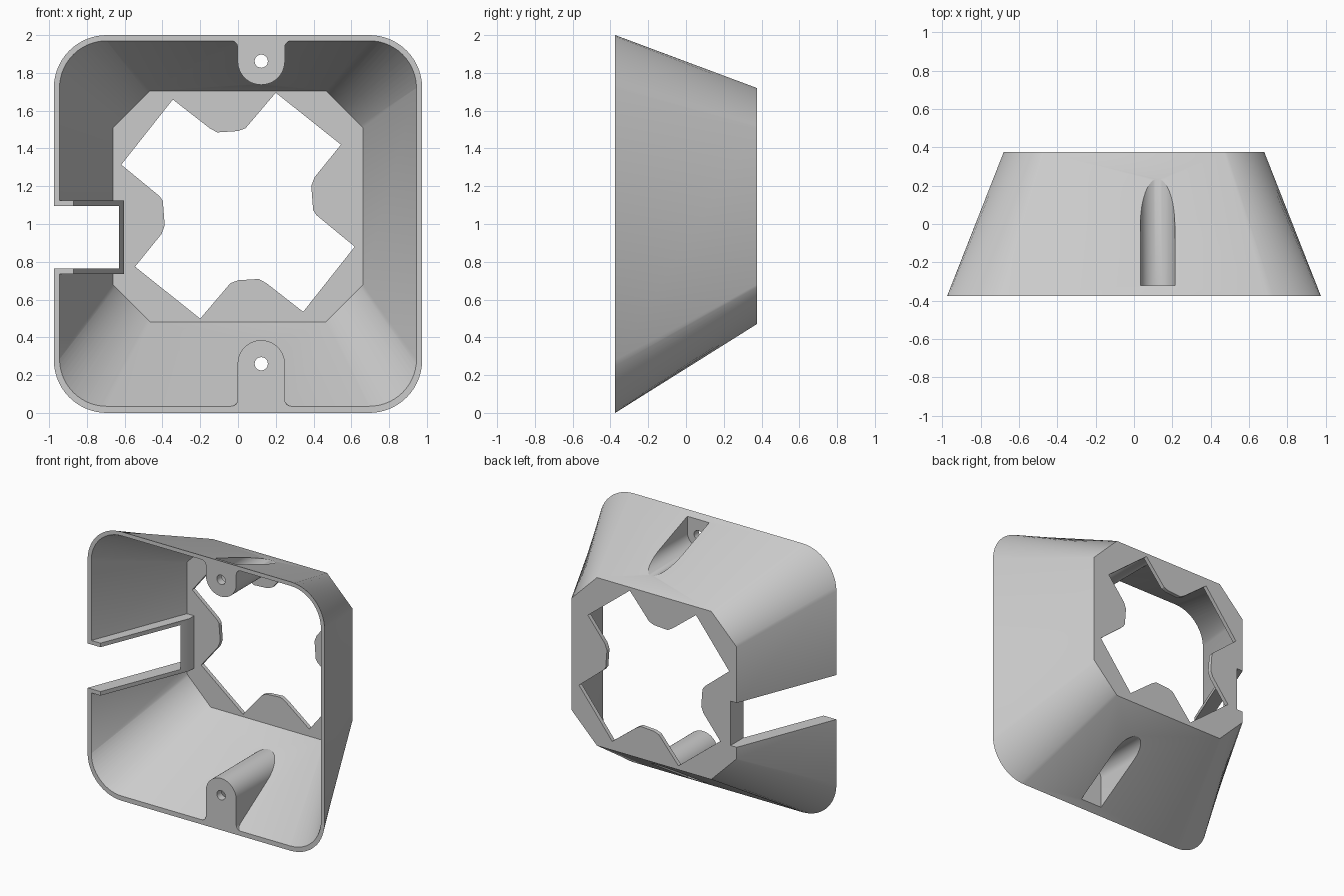
import bpy, bmesh, math

default = bpy.data.objects.get("Cube")
if default:
    bpy.data.objects.remove(default, do_unlink=True)

grey = bpy.data.materials.new("light grey")
grey.use_nodes = True
grey.diffuse_color = (0.6, 0.6, 0.6, 1)
grey.node_tree.nodes["Principled BSDF"].inputs["Base Color"].default_value = (0.6, 0.6, 0.6, 1)

FRONT, BACK, WALL = -0.375, 0.375, 0.03
BOSS_X = 0.123


def loft(name, ring_a, ring_b):
    """Solid between two rings with equal point counts."""
    bm = bmesh.new()
    a = [bm.verts.new(p) for p in ring_a]
    b = [bm.verts.new(p) for p in ring_b]
    n = len(a)
    bm.faces.new(a)
    bm.faces.new(b[::-1])
    for i in range(n):
        j = (i + 1) % n
        bm.faces.new((a[i], b[i], b[j], a[j]))
    bmesh.ops.recalc_face_normals(bm, faces=bm.faces)
    mesh = bpy.data.meshes.new(name)
    bm.to_mesh(mesh)
    bm.free()
    mesh.materials.append(grey)
    obj = bpy.data.objects.new(name, mesh)
    bpy.context.collection.objects.link(obj)
    return obj


def prism_y(name, outline, y0, y1):
    return loft(name, [(x, y0, z) for x, z in outline], [(x, y1, z) for x, z in outline])


def cut(target, cutter):
    mod = target.modifiers.new("cut", 'BOOLEAN')
    mod.operation = 'DIFFERENCE'
    mod.solver = 'EXACT'
    mod.object = cutter
    bpy.context.view_layer.objects.active = target
    bpy.ops.object.modifier_apply(modifier=mod.name)
    bpy.data.objects.remove(cutter, do_unlink=True)


def corner_ring(half, low, high, size, y, rounded, steps=14):
    """Rectangle whose four corners are rounded or chamfered, as matching points."""
    ring = []
    for k, (sx, sz) in enumerate(((1, 1), (-1, 1), (-1, -1), (1, -1))):
        cx = sx * (half - size)
        cz = high - size if sz > 0 else low + size
        for i in range(steps + 1):
            t = i / steps
            a = math.pi / 2 * (k + t)
            if rounded:
                dx, dz = math.cos(a), math.sin(a)
            else:
                a0, a1 = math.pi / 2 * k, math.pi / 2 * (k + 1)
                dx = math.cos(a0) * (1 - t) + math.cos(a1) * t
                dz = math.sin(a0) * (1 - t) + math.sin(a1) * t
            ring.append((cx + size * dx, y, cz + size * dz))
    return ring


def arch(zc, r, s, base, flare=0.0):
    """Arch outline pointing along s, with optional filleted feet at height base."""
    steps = 24
    pts = [(BOSS_X + r * math.cos(math.pi * i / steps),
            zc + s * r * math.sin(math.pi * i / steps)) for i in range(steps + 1)]
    foot = []
    if flare:
        for i in range(7):
            a = math.pi / 2 * i / 6
            foot.append((r + flare * (1 - math.cos(a)), base + s * flare * (1 - math.sin(a))))
        foot.append((r + flare, base - s * 0.15))
    else:
        foot.append((r, base))
    left = [(BOSS_X - d, z) for d, z in foot]
    right = [(BOSS_X + d, z) for d, z in foot[::-1]]
    return right + pts + left


# Tapered outer body
shell = loft("shroud_shell",
             corner_ring(0.975, 0, 2, 0.28, FRONT, True),
             corner_ring(0.68, 0.47, 1.72, 0.21, BACK, False))

# Inner cavity, continued a little past the open front
inner_front = corner_ring(0.945, 0.035, 1.97, 0.25, FRONT, True)
inner_back = corner_ring(0.662, 0.482, 1.705, 0.196, BACK - WALL, False)
over = 0.03
inner_front = [tuple(p + (p - q) * over for p, q in zip(f, b))
               for f, b in zip(inner_front, inner_back)]
cavity = loft("cavity", inner_front, inner_back)

# Solid kept around the screw bosses and the side slot
bosses = ((0.26, 1, 0.035), (1.862, -1, 1.97))
for zc, s, base in bosses:
    cut(cavity, prism_y("boss", arch(zc, 0.125, s, base, 0.035), -0.6, 0.3))
lip = [(-1.2, -0.6), (-0.87, -0.6), (-0.87, FRONT), (-0.603, 0.29), (-0.603, 0.36), (-1.2, 0.36)]
cut(cavity, loft("slot_lip", [(x, y, 0.735) for x, y in lip], [(x, y, 1.125) for x, y in lip]))
cut(shell, cavity)

# Cable slot through the right side
slot = [(-1.3, 0.765), (-0.63, 0.765), (-0.63, 1.095), (-1.3, 1.095)]
cut(shell, prism_y("slot", slot, -0.7, 0.7))

# Outside pockets behind the bosses, and the screw holes
for zc, s, base in bosses:
    cut(shell, prism_y("pocket", arch(zc, 0.09, s, base - s * 0.2), -0.32, 0.33))
    hole = [(BOSS_X + 0.035 * math.cos(math.tau * i / 24),
             zc + 0.035 * math.sin(math.tau * i / 24)) for i in range(24)]
    cut(shell, prism_y("screw_hole", hole, -0.6, -0.25))

# Star-shaped opening in the back plate, two-fold symmetric
half_star = [(-0.345, 0.562), (-0.15, 0.41), (-0.11, 0.388), (0.0, 0.395), (0.04, 0.41),
             (0.2, 0.598), (0.545, 0.323), (0.405, 0.15), (0.388, 0.105), (0.398, -0.025),
             (0.415, -0.05), (0.618, -0.217)]
star = half_star + [(-x, -z) for x, z in half_star]
cut(shell, prism_y("star_opening", [(x, z + 1.097) for x, z in star], 0.28, 0.6))

# Smooth curved corners and bosses, keep the edges crisp
bpy.ops.object.select_all(action='DESELECT')
shell.select_set(True)
bpy.context.view_layer.objects.active = shell
bpy.ops.object.shade_smooth_by_angle(angle=math.radians(22))
